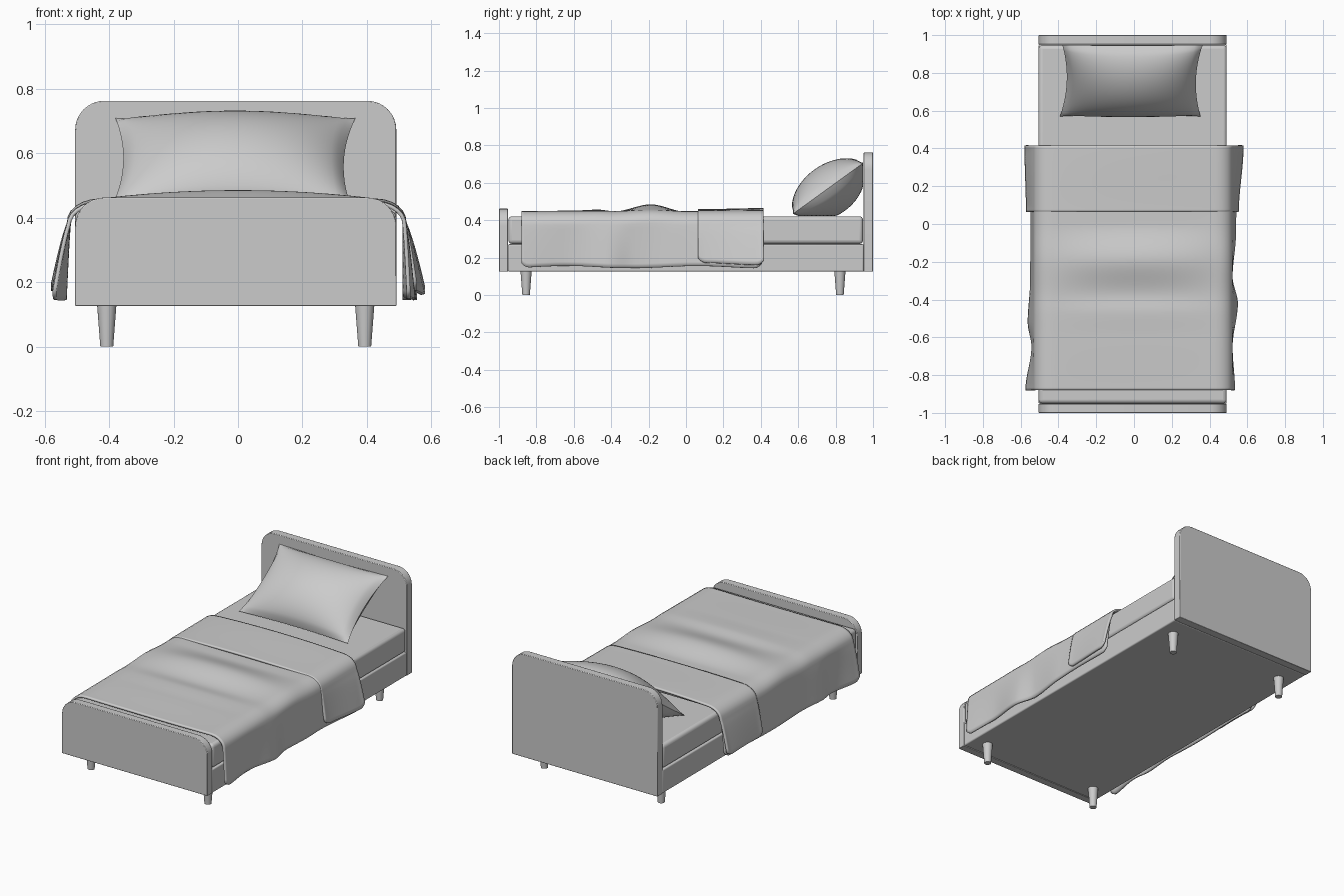
import bpy, bmesh, math
from mathutils import Vector

cube = bpy.data.objects.get("Cube")
if cube:
    bpy.data.objects.remove(cube, do_unlink=True)

GREY = (0.6, 0.6, 0.6, 1)
grey = bpy.data.materials.new("plain grey")
grey.use_nodes = True
grey.diffuse_color = GREY
grey.node_tree.nodes["Principled BSDF"].inputs["Base Color"].default_value = GREY

CX = -0.007      # middle of the frame
HALF = 0.498     # half width of the frame


def finish(name, bm, bevel=0, segments=2, smooth=True, thickness=0):
    bmesh.ops.recalc_face_normals(bm, faces=bm.faces)
    mesh = bpy.data.meshes.new(name)
    bm.to_mesh(mesh)
    bm.free()
    mesh.materials.append(grey)
    ob = bpy.data.objects.new(name, mesh)
    bpy.context.collection.objects.link(ob)
    if thickness:
        mod = ob.modifiers.new("thickness", "SOLIDIFY")
        mod.thickness = thickness
        mod.offset = -1
    if bevel:
        mod = ob.modifiers.new("bevel", "BEVEL")
        mod.width = bevel
        mod.segments = segments
        mod.limit_method = "ANGLE"
    if smooth:
        bpy.ops.object.select_all(action="DESELECT")
        ob.select_set(True)
        bpy.context.view_layer.objects.active = ob
        bpy.ops.object.shade_smooth_by_angle(angle=math.radians(40))
    return ob


def box(name, y0, y1, z0, z1, bevel):
    bm = bmesh.new()
    bmesh.ops.create_cube(bm, size=1)
    for v in bm.verts:
        v.co = (CX + v.co.x * 2 * HALF,
                (y0 + y1) / 2 + v.co.y * (y1 - y0),
                (z0 + z1) / 2 + v.co.z * (z1 - z0))
    return finish(name, bm, bevel, 4)


def board(name, y0, y1, z0, z1, radius):
    # upright panel with two rounded top corners
    bm = bmesh.new()
    outline = [(HALF, z0)]
    for i in range(9):
        a = math.pi / 2 * i / 8
        outline.append((HALF - radius + radius * math.cos(a),
                        z1 - radius + radius * math.sin(a)))
    outline += [(-x, z) for x, z in reversed(outline)]
    face = bm.faces.new([bm.verts.new((CX + x, y0, z)) for x, z in outline])
    out = bmesh.ops.extrude_face_region(bm, geom=[face])["geom"]
    moved = [g for g in out if isinstance(g, bmesh.types.BMVert)]
    bmesh.ops.translate(bm, verts=moved, vec=(0, y1 - y0, 0))
    return finish(name, bm, 0.003, 2)


def smooth_curve(points, t):
    # eased interpolation through sorted (position, value) points
    if t <= points[0][0]:
        return points[0][1]
    for (a, p), (b, q) in zip(points, points[1:]):
        if t <= b:
            k = (t - a) / (b - a)
            return p + (q - p) * k * k * (3 - 2 * k)
    return points[-1][1]


# Frame and mattress
board("headboard", 0.95, 1.0, 0.125, 0.762, 0.09)
board("footboard", -1.0, -0.952, 0.125, 0.462, 0.09)
box("bed_base", -0.952, 0.95, 0.125, 0.272, 0.008)
box("mattress", -0.95, 0.947, 0.274, 0.421, 0.02)

# Tapered legs
for side, x in (("right", -0.407), ("left", 0.393)):
    for end, y in (("front", -0.855), ("back", 0.823)):
        bm = bmesh.new()
        bmesh.ops.create_cone(bm, cap_ends=True, segments=24,
                              radius1=0.02, radius2=0.03, depth=0.13)
        bmesh.ops.translate(bm, verts=bm.verts, vec=(x, y, 0.065))
        finish(f"{end}_{side}_leg", bm)

# Draped bedding: ridge height and outer hem positions along the length
RIDGE = [(-0.88, 0.447), (-0.6, 0.452), (-0.47, 0.457), (-0.38, 0.448),
         (-0.19, 0.485), (0.0, 0.446), (0.41, 0.45)]
HEM_RIGHT = [(-0.88, 0.575), (-0.65, 0.543), (-0.52, 0.563), (-0.3, 0.55),
             (-0.05, 0.548), (0.41, 0.555)]
HEM_LEFT = [(-0.88, 0.535), (-0.65, 0.522), (-0.42, 0.55), (-0.28, 0.522),
            (-0.05, 0.54), (0.41, 0.555)]


def drape(name, y0, y1, rows, ridge, hem_right, hem_left, drop):
    # cross-section: flat top, quarter-round shoulder, hanging side
    bm = bmesh.new()
    bmesh.ops.create_grid(bm, x_segments=64, y_segments=rows, size=1)
    for v in bm.verts:
        u, t = v.co.x, (v.co.y + 1) / 2
        y = y0 + (y1 - y0) * t
        side = 1 if u > 0 else -1
        hem = smooth_curve(hem_left if side > 0 else hem_right, y)
        shoulder = 0.522 if side > 0 else 0.53
        a = abs(u)
        top = smooth_curve(ridge, y)
        edge = 0.45 + (top - 0.45) * 0.25
        if a < 0.5:
            k = a / 0.5
            x = 0.43 * k
            z = top + (edge - top) * k * k
        elif a < 0.68:
            ang = (a - 0.5) / 0.18 * math.pi / 2
            x = 0.43 + (shoulder - 0.43) * math.sin(ang)
            z = edge - 0.07 * (1 - math.cos(ang))
        else:
            k = (a - 0.68) / 0.32
            x = shoulder + (hem - shoulder) * k ** 0.8
            low = drop + 0.006 * math.sin(9 * y + side)
            # round the corners of the hem
            near = max(0, 1 - min(y - y0, y1 - y) / 0.04)
            low += 0.025 * near * near
            z = edge - 0.07 + (low - edge + 0.07) * k
        v.co = (side * x, y, z)
    return finish(name, bm, thickness=0.012)


drape("blanket", -0.88, 0.405, 90, RIDGE, HEM_RIGHT, HEM_LEFT, 0.15)
drape("folded_blanket_edge", 0.065, 0.415, 30,
      [(0.06, 0.459), (0.41, 0.465)],
      [(0.06, 0.572), (0.41, 0.58)], [(0.06, 0.555), (0.41, 0.58)], 0.168)

# Pillow: two bulged sheets joined at the seam, leaning on the headboard
bm = bmesh.new()
along = Vector((0, 0.38, 0.275))
normal = Vector((0, -0.595, 0.80))
for bulge in (0.125, -0.15):
    sheet = bmesh.ops.create_grid(bm, x_segments=36, y_segments=28, size=1)
    for v in sheet["verts"]:
        u, t = v.co.x, v.co.y
        fat = ((1 - u * u) * (1 - t * t)) ** 0.6
        x = u * (0.372 - 0.03 * (1 - t * t)) - 0.012 * (1 - t) / 2 - 0.008
        k = (t * (1 - 0.03 * (1 - u * u)) + 1) / 2
        p = Vector((x, 0.57, 0.433)) + along * k + normal * bulge * fat
        # rest on the mattress and against the board
        p.y = min(p.y, 0.947)
        p.z = max(p.z, 0.423)
        v.co = p
bmesh.ops.remove_doubles(bm, verts=bm.verts, dist=0.0005)
pillow = finish("pillow", bm)
